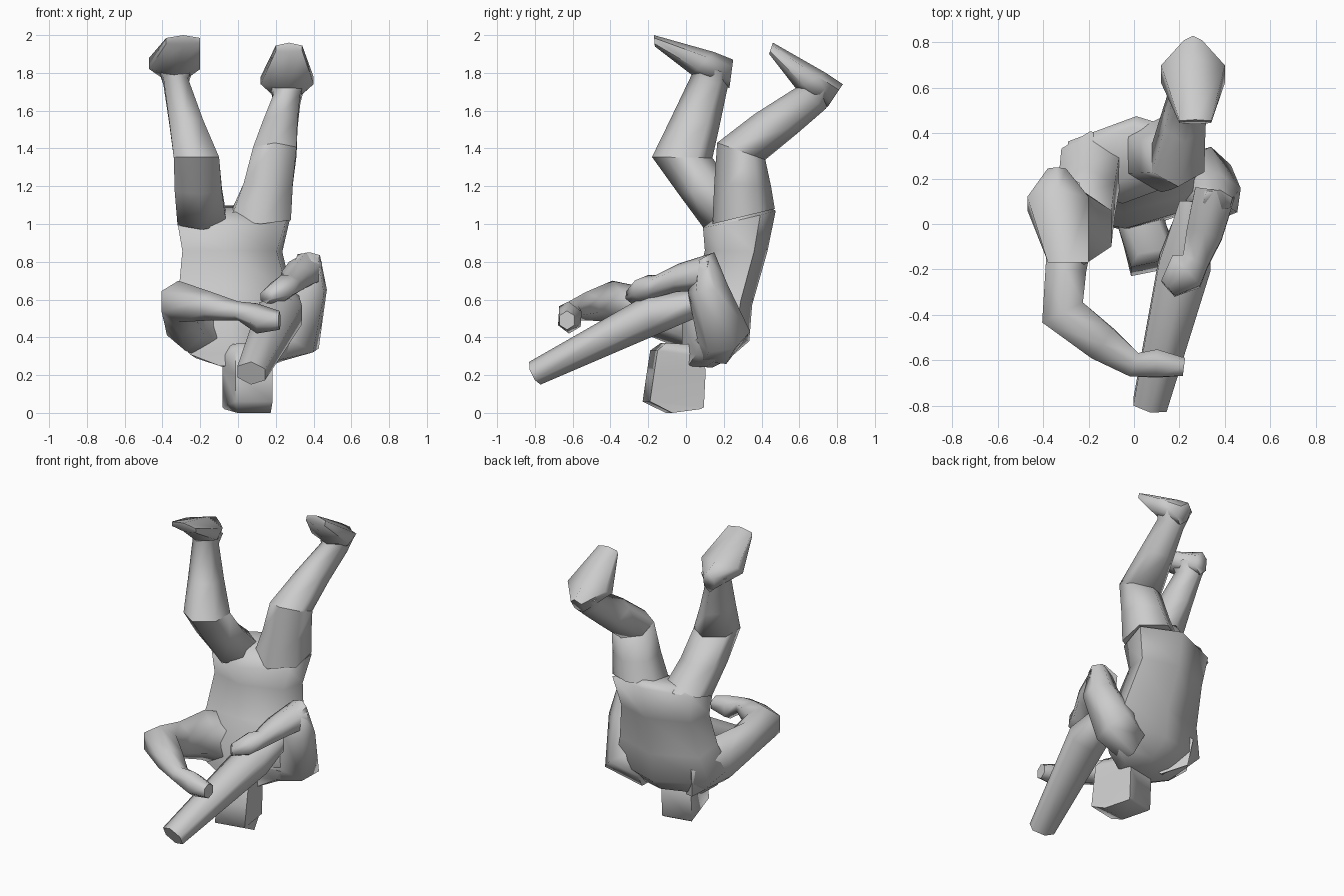
import bpy, bmesh
from mathutils import Vector

X = Vector((1, 0, 0))


def loft(name, rings, side=None, box=False):
    """Skin rings given as (near point, far point, half width)."""
    bm = bmesh.new()
    rings = [(Vector(p), Vector(q), w) for p, q, w in rings]
    mids = [(p + q) / 2 for p, q, w in rings]
    loops = []
    for i, (p, q, w) in enumerate(rings):
        c, h = mids[i], (q - p) / 2
        tangent = mids[min(i + 1, len(mids) - 1)] - mids[max(i - 1, 0)]
        s = (side or tangent.cross(h)).normalized() * w
        if box:
            pts = [c - s - h, c + s - h, c + s + h, c - s + h]
        else:
            pts = [c - h, c + s - h / 2, c + s + h / 2,
                   c + h, c - s + h / 2, c - s - h / 2]
        loops.append([bm.verts.new(v) for v in pts])
    n = len(loops[0])
    for a, b in zip(loops, loops[1:]):
        for k in range(n):
            bm.faces.new((a[k], a[(k + 1) % n], b[(k + 1) % n], b[k]))
    bm.faces.new(loops[0])
    bm.faces.new(loops[-1])
    bmesh.ops.recalc_face_normals(bm, faces=bm.faces)
    me = bpy.data.meshes.new(name)
    bm.to_mesh(me)
    bm.free()
    ob = bpy.data.objects.new(name, me)
    bpy.context.collection.objects.link(ob)
    return ob


def flat(name, rings, side=X, box=False, yaw=0.0):
    """Loft from side-view rings: (x, half width, y1, z1, y2, z2)."""
    return loft(name, [((x - yaw, a, b), (x + yaw, c, d), w)
                       for x, w, a, b, c, d in rings], side, box)


# Torso, hips at the top and shoulders below
flat("torso", [
    (-0.04, 0.16, 0.19, 1.06, 0.43, 1.10),
    (-0.02, 0.285, 0.09, 0.98, 0.475, 1.07),
    (-0.03, 0.25, 0.10, 0.86, 0.43, 0.85),
    (-0.01, 0.29, 0.05, 0.66, 0.35, 0.57),
    (-0.01, 0.34, -0.02, 0.49, 0.335, 0.38),
    (0.01, 0.25, -0.02, 0.32, 0.22, 0.28),
    (0.03, 0.11, -0.04, 0.25, 0.14, 0.24)], Vector((1, 0.05, 0)), yaw=0.03)

# Head, turned a little, crown resting on the ground
flat("head", [
    (0.05, 0.07, -0.12, 0.37, 0.06, 0.36),
    (0.05, 0.10, -0.17, 0.33, 0.05, 0.30),
    (0.05, 0.10, -0.19, 0.20, 0.085, 0.23),
    (0.05, 0.10, -0.21, 0.06, 0.075, 0.03),
    (0.05, 0.09, -0.09, 0.0, 0.06, 0.02)], Vector((1, 0.2, 0)), True, yaw=-0.035)

# Left leg, knee bent forward
flat("left_thigh", [
    (-0.19, 0.13, 0.10, 0.97, 0.41, 1.06),
    (-0.21, 0.125, -0.04, 1.16, 0.25, 1.20),
    (-0.22, 0.12, -0.18, 1.355, 0.14, 1.35)])
flat("left_calf", [
    (-0.22, 0.12, -0.18, 1.355, 0.14, 1.35),
    (-0.275, 0.09, -0.08, 1.56, 0.18, 1.53),
    (-0.33, 0.065, 0.03, 1.79, 0.22, 1.72),
    (-0.33, 0.09, 0.02, 1.84, 0.235, 1.80)])
flat("left_foot", [
    (-0.34, 0.04, 0.23, 1.72, 0.25, 1.87),
    (-0.335, 0.135, 0.03, 1.79, 0.15, 1.91),
    (-0.29, 0.09, -0.165, 1.94, -0.17, 2.0)])

# Right leg, shin swept back
flat("right_thigh", [
    (0.12, 0.16, 0.14, 1.0, 0.47, 1.08),
    (0.16, 0.13, 0.15, 1.22, 0.45, 1.20),
    (0.195, 0.115, 0.165, 1.43, 0.42, 1.34)])
flat("right_calf", [
    (0.195, 0.115, 0.165, 1.43, 0.42, 1.34),
    (0.225, 0.09, 0.36, 1.58, 0.59, 1.48),
    (0.26, 0.07, 0.58, 1.72, 0.74, 1.61),
    (0.26, 0.09, 0.58, 1.77, 0.79, 1.70)])
flat("right_foot", [
    (0.26, 0.04, 0.75, 1.62, 0.83, 1.74),
    (0.26, 0.14, 0.58, 1.72, 0.74, 1.80),
    (0.27, 0.07, 0.44, 1.90, 0.46, 1.96)])

# Left arm, reaching forward and folded across, ending in the hand
loft("left_arm", [
    ((-0.10, 0.14, 0.25), (-0.14, 0.20, 0.60), 0.15),
    ((-0.28, 0.00, 0.33), (-0.27, 0.03, 0.66), 0.11),
    ((-0.30, -0.20, 0.41), (-0.30, -0.20, 0.66), 0.09),
    ((-0.315, -0.39, 0.48), (-0.315, -0.39, 0.70), 0.10),
    ((-0.14, -0.52, 0.49), (-0.14, -0.53, 0.64), 0.08),
    ((0.00, -0.62, 0.49), (0.00, -0.62, 0.59), 0.055),
    ((0.10, -0.62, 0.42), (0.10, -0.61, 0.58), 0.06),
    ((0.22, -0.63, 0.44), (0.22, -0.63, 0.54), 0.04)])

# Right arm, elbow raised beside the waist
loft("right_upper_arm", [
    ((0.13, 0.03, 0.38), (0.16, 0.29, 0.36), 0.11),
    ((0.28, 0.06, 0.39), (0.34, 0.34, 0.43), 0.13),
    ((0.35, 0.01, 0.64), (0.38, 0.22, 0.68), 0.10),
    ((0.36, 0.06, 0.80), (0.38, 0.15, 0.85), 0.06)])
loft("right_forearm", [
    ((0.35, 0.11, 0.65), (0.36, 0.15, 0.85), 0.09),
    ((0.31, -0.05, 0.64), (0.31, -0.04, 0.79), 0.08),
    ((0.27, -0.17, 0.61), (0.27, -0.16, 0.73), 0.06),
    ((0.23, -0.22, 0.58), (0.23, -0.20, 0.73), 0.09),
    ((0.15, -0.29, 0.58), (0.15, -0.28, 0.66), 0.045)])

# Tapered club held under the right hand
loft("club", [
    ((0.26, 0.07, 0.51), (0.26, 0.10, 0.67), 0.06),
    ((0.225, -0.14, 0.42), (0.225, -0.20, 0.63), 0.115),
    ((0.07, -0.77, 0.15), (0.07, -0.83, 0.27), 0.075)])

# Soft shading with only the hard ends kept sharp
bpy.ops.object.select_all(action='SELECT')
bpy.context.view_layer.objects.active = bpy.data.objects["torso"]
bpy.ops.object.shade_smooth_by_angle(angle=1.3)
